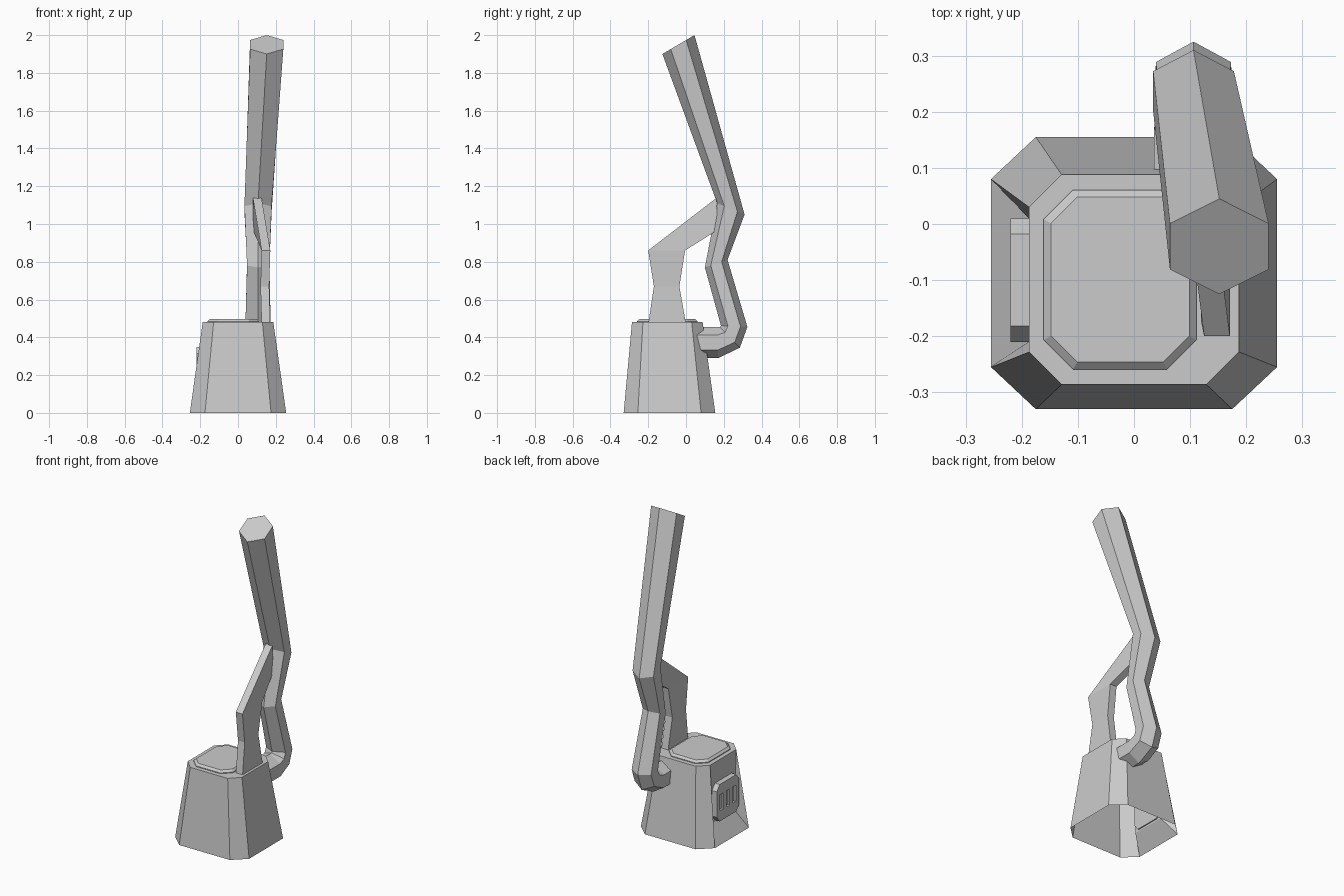
import bpy, bmesh

if "Cube" in bpy.data.objects:
    bpy.data.objects.remove(bpy.data.objects["Cube"])


def make(name, verts, faces):
    me = bpy.data.meshes.new(name)
    me.from_pydata(verts, [], faces)
    bm = bmesh.new()
    bm.from_mesh(me)
    bmesh.ops.recalc_face_normals(bm, faces=bm.faces)
    bm.to_mesh(me)
    bm.free()
    ob = bpy.data.objects.new(name, me)
    bpy.context.collection.objects.link(ob)
    return ob


def loft(rings, start=True, end=True):
    n = len(rings[0])
    verts = [v for r in rings for v in r]
    faces = [(k * n + i, k * n + (i + 1) % n, (k + 1) * n + (i + 1) % n, (k + 1) * n + i)
             for k in range(len(rings) - 1) for i in range(n)]
    if start:
        faces.append(tuple(range(n)))
    if end:
        faces.append(tuple(range(len(verts) - n, len(verts))))
    return verts, faces


def octagon(a0, a1, b0, b1, ca, cb):
    return [(a0 + ca, b0), (a1 - ca, b0), (a1, b0 + cb), (a1, b1 - cb),
            (a1 - ca, b1), (a0 + ca, b1), (a0, b1 - cb), (a0, b0 + cb)]


# Tapered base, open underneath, with an upright recess in its left side
bottom = [(x, y, 0) for x, y in octagon(-.255, .255, -.33, .155, .08, .06 + .015)]
top = [(x, y, .48) for x, y in octagon(-.187, .187, -.286, .088, .058, .058)]
verts, faces = loft([bottom, top], start=False)
faces = [f for f in faces if f != (6, 7, 15, 14)]
verts += [(-.187, .01, .11), (-.187, -.21, .11)]
faces += [(6, 16, 14), (7, 15, 17), (6, 7, 17, 16), (16, 17, 15, 14)]
make("base", verts, faces)

# Raised plate on top of the base
make("top_plate", *loft([
    [(x, y, .47) for x, y in octagon(-.161, .111, -.259, .061, .052, .052)],
    [(x, y, .485) for x, y in octagon(-.161, .111, -.259, .061, .052, .052)],
    [(x, y, .497) for x, y in octagon(-.148, .099, -.246, .048, .047, .047)]]))

# Side panel with three slots
panel = make("side_panel", *loft([
    [(x, y, z) for y, z in octagon(-.21, .01, .12, .35, .028, .035)] for x in (-.18, -.22)]))
slots = loft([[(x, y, z) for y, z in ((-.017, -.05), (.017, -.05), (.017, .05), (-.017, .05))]
              for x in (-.24, -.208)])
sv, sf = [], []
for y in (-.16, -.10, -.04):
    n = len(sv)
    sv += [(v[0], v[1] + y, v[2] + .235) for v in slots[0]]
    sf += [tuple(i + n for i in f) for f in slots[1]]
cutter = make("slot_cutter", sv, sf)
cutter.hide_render = True
cutter.hide_set(True)
mod = panel.modifiers.new("slots", 'BOOLEAN')
mod.operation = 'DIFFERENCE'
mod.object = cutter
mod.solver = 'EXACT'

# Bent six-sided handle: x centre, half width, inner (y, z), outer (y, z)
path = [(.152, .088, (-.125, 1.9), (.045, 2.0)),
        (.106, .072, (.165, 1.11), (.31, 1.05)),
        (.107, .059, (.10, .77), (.22, .81)),
        (.106, .067, (.185, .462), (.325, .455)),
        (.106, .068, (.18, .455), (.285, .345)),
        (.106, .070, (.165, .455), (.17, .29)),
        (.106, .070, (.05, .455), (.05, .29))]
rings = []
for xc, hw, inn, out in path:
    rings.append([(xc + s * hw, inn[0] + t * (out[0] - inn[0]), inn[1] + t * (out[1] - inn[1]))
                  for s, t in ((0, 1), (1, .74), (1, .26), (0, 0), (-1, .26), (-1, .74))])
make("handle", *loft(rings))

# Flat bent lever: x centre, front (y, z), back (y, z)
lever = [(.148, (-.2, .47), (0, .47)),
         (.142, (-.17, .67), (-.035, .67)),
         (.148, (-.2, .86), (-.005, .86)),
         (.102, (.16, 1.137), (.17, .97))]
make("lever", *loft([[(x - .023, *f), (x + .023, *f), (x + .023, *b), (x - .023, *b)]
                     for x, f, b in lever]))
